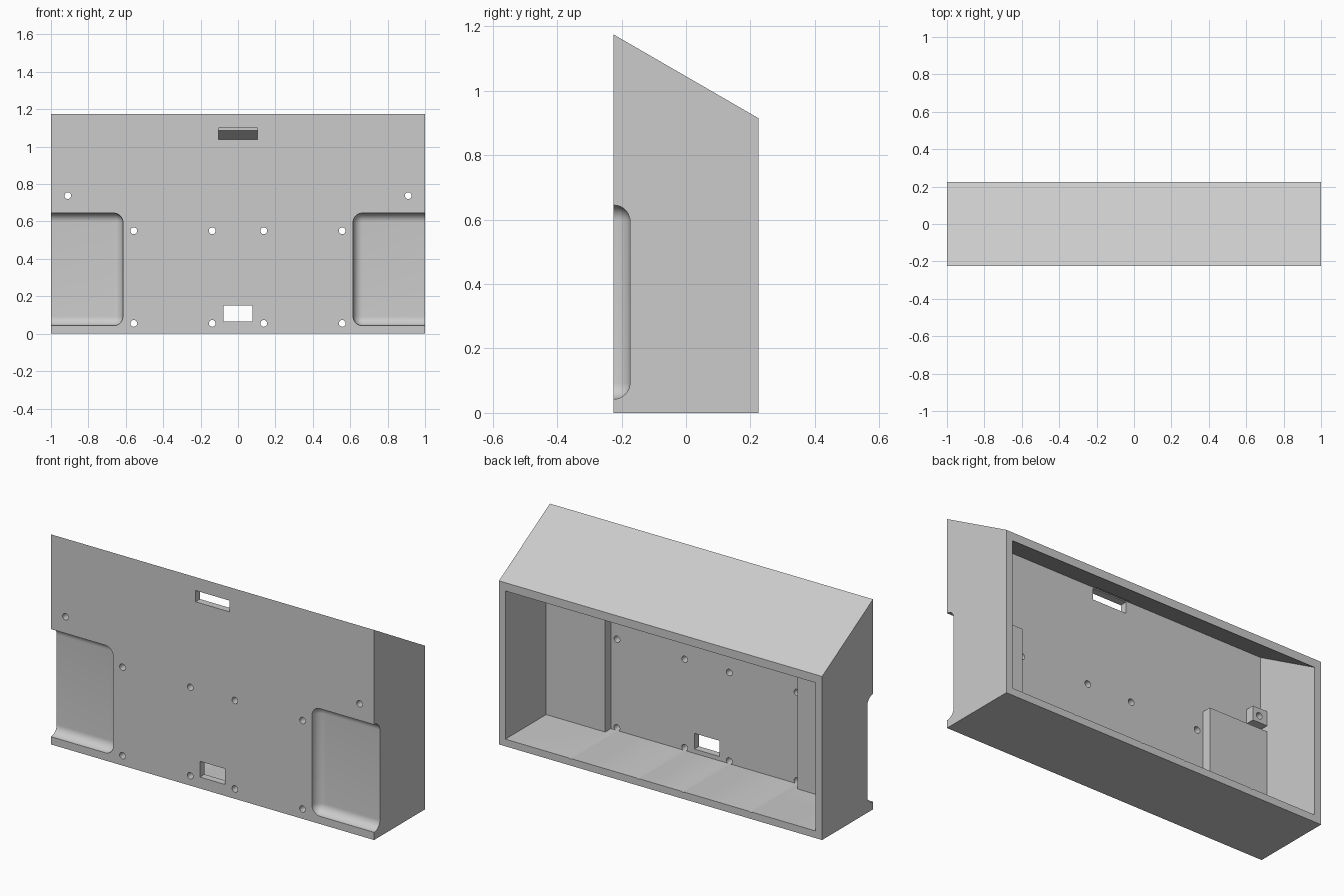
import bpy
import bmesh
import math
from mathutils import Matrix, Vector

if "Cube" in bpy.data.objects:
    bpy.data.objects.remove(bpy.data.objects["Cube"], do_unlink=True)

FRONT, BACK, HALF = -0.225, 0.225, 1.0
TOP_FRONT, TOP_BACK = 1.175, 0.915
WALL = 0.04
SLOPE = (TOP_BACK - TOP_FRONT) / (BACK - FRONT)
ROOF = WALL * math.sqrt(1 + SLOPE ** 2)
INNER = FRONT + WALL

grey = bpy.data.materials.new("plain_grey")
grey.use_nodes = True
colour = (0.6, 0.6, 0.6, 1)
grey.diffuse_color = colour
grey.node_tree.nodes["Principled BSDF"].inputs["Base Color"].default_value = colour


def finish(bm, name):
    bmesh.ops.recalc_face_normals(bm, faces=bm.faces)
    mesh = bpy.data.meshes.new(name)
    bm.to_mesh(mesh)
    bm.free()
    mesh.materials.append(grey)
    obj = bpy.data.objects.new(name, mesh)
    bpy.context.collection.objects.link(obj)
    return obj


def box(name, low, high, bevel=0):
    low, high = Vector(low), Vector(high)
    bm = bmesh.new()
    bmesh.ops.create_cube(bm, size=1)
    bmesh.ops.scale(bm, vec=high - low, verts=bm.verts)
    bmesh.ops.translate(bm, vec=(low + high) / 2, verts=bm.verts)
    if bevel:
        bmesh.ops.bevel(bm, geom=bm.edges[:], offset=bevel, segments=10,
                        profile=0.5, affect='EDGES')
    return finish(bm, name)


def prism(name, half, profile):
    """Extrude a (y, z) profile along x."""
    bm = bmesh.new()
    face = bm.faces.new([bm.verts.new((-half, y, z)) for y, z in profile])
    extruded = bmesh.ops.extrude_face_region(bm, geom=[face])["geom"]
    verts = [v for v in extruded if isinstance(v, bmesh.types.BMVert)]
    bmesh.ops.translate(bm, vec=(2 * half, 0, 0), verts=verts)
    return finish(bm, name)


def drill(name, x, z, radius=0.018):
    bm = bmesh.new()
    bmesh.ops.create_cone(bm, cap_ends=True, segments=32, radius1=radius,
                          radius2=radius, depth=1)
    turn = Matrix.Translation((x, 0, z)) @ Matrix.Rotation(math.pi / 2, 4, 'X')
    bmesh.ops.transform(bm, matrix=turn, verts=bm.verts)
    return finish(bm, name)


def combine(target, tool, operation):
    tool.hide_render = True
    mod = target.modifiers.new(tool.name, 'BOOLEAN')
    mod.operation, mod.solver, mod.object = operation, 'EXACT', tool
    bpy.context.view_layer.objects.active = target
    bpy.ops.object.modifier_apply(modifier=mod.name)
    bpy.data.objects.remove(tool, do_unlink=True)


# Sloped-top case, hollow and open at the back
case = prism("case", HALF, [(FRONT, 0), (BACK, 0), (BACK, TOP_BACK), (FRONT, TOP_FRONT)])


def ceiling(y):
    return TOP_FRONT + (y - FRONT) * SLOPE - ROOF


end = BACK + 0.1
combine(case, prism("cavity", HALF - WALL, [(INNER, WALL), (end, WALL),
                    (end, ceiling(end)), (INNER, ceiling(INNER))]), 'DIFFERENCE')

for side in (-1, 1):
    def span(a, b):
        return sorted((side * a, side * b))

    # Inner housing behind each side recess, and the screw boss above it
    x0, x1 = span(0.595, 0.98)
    combine(case, box("recess_housing", (x0, -0.205, 0.02), (x1, -0.135, 0.667)), 'UNION')
    x0, x1 = span(0.87, 0.98)
    combine(case, box("screw_boss", (x0, -0.205, 0.70), (x1, -0.135, 0.78)), 'UNION')

    # Rounded recess running out through the side
    x0, x1 = span(0.615, 1.3)
    combine(case, box("side_recess", (x0, -0.5, 0.043), (x1, -0.174, 0.645), 0.05),
            'DIFFERENCE')

    # Screw holes; the lowest ones also groove the floor
    for x, z in ((0.91, 0.738), (0.557, 0.55), (0.138, 0.55), (0.557, 0.055), (0.138, 0.055)):
        combine(case, drill("screw_hole", side * x, z), 'DIFFERENCE')

# Upper slot and lower cable opening
combine(case, box("upper_slot", (-0.105, -0.3, 1.037), (0.105, -0.15, 1.1)), 'DIFFERENCE')
combine(case, box("cable_opening", (-0.078, -0.3, 0.064), (0.078, -0.15, 0.152)), 'DIFFERENCE')

# Smooth the fillets and holes, keep the box edges crisp
bpy.ops.object.select_all(action='DESELECT')
case.select_set(True)
bpy.context.view_layer.objects.active = case
bpy.ops.object.shade_smooth_by_angle(angle=math.radians(30))
